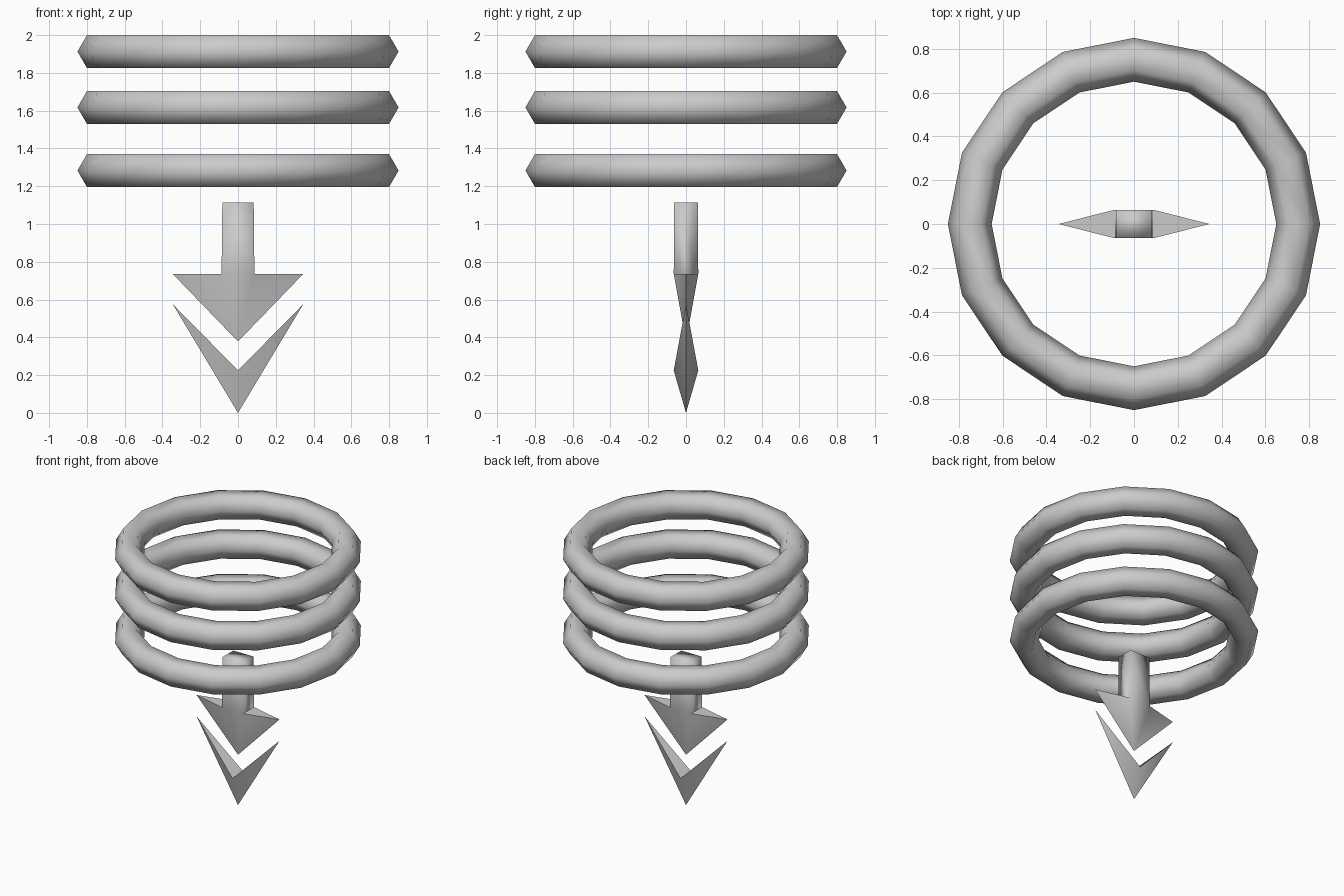
import bpy, math

if "Cube" in bpy.data.objects:
    bpy.data.objects.remove(bpy.data.objects["Cube"])


def smooth(obj, angle):
    bpy.ops.object.select_all(action='DESELECT')
    bpy.context.view_layer.objects.active = obj
    obj.select_set(True)
    bpy.ops.object.shade_smooth_by_angle(angle=math.radians(angle))


def make(name, verts, faces):
    mesh = bpy.data.meshes.new(name)
    mesh.from_pydata(verts, [], faces)
    obj = bpy.data.objects.new(name, mesh)
    bpy.context.collection.objects.link(obj)
    smooth(obj, 100)
    return obj


# Three stacked 16-sided rings with hexagonal section
for name, z in (("lower_ring", 1.283), ("middle_ring", 1.617), ("upper_ring", 1.913)):
    bpy.ops.mesh.primitive_torus_add(major_radius=0.75, minor_radius=0.1,
                                     major_segments=16, minor_segments=6,
                                     location=(0, 0, z))
    ring = bpy.context.object
    ring.name = name
    smooth(ring, 100)

# Downward arrow: rectangular shaft flowing into a six-sided pointed head
sx, sy, span = 0.087, 0.065, 0.345
top_z, head_z, tip_z = 1.115, 0.735, 0.378
corners = [(-1, -1), (1, -1), (1, 1), (-1, 1)]
verts = [(a * 0.083, b * 0.063, top_z) for a, b in corners]
verts += [(a * sx, b * sy, head_z) for a, b in corners]
verts += [(-span, 0, head_z), (span, 0, head_z), (0, 0, tip_z)]
faces = [(0, 1, 2, 3)]
faces += [(i, i + 4, (i + 1) % 4 + 4, (i + 1) % 4) for i in range(4)]
faces += [(7, 4, 8), (5, 6, 9)]
base = [4, 5, 9, 6, 7, 8]
faces += [(base[(i + 1) % 6], base[i], 10) for i in range(6)]
make("arrow", verts, faces)

# Chevron blade below the arrow
make("chevron",
     [(-span, 0, 0.575), (span, 0, 0.575), (0, 0, 0),
      (0, -sy, 0.225), (0, sy, 0.225)],
     [(0, 2, 3), (2, 1, 3), (2, 0, 4), (1, 2, 4), (0, 3, 4), (3, 1, 4)])
